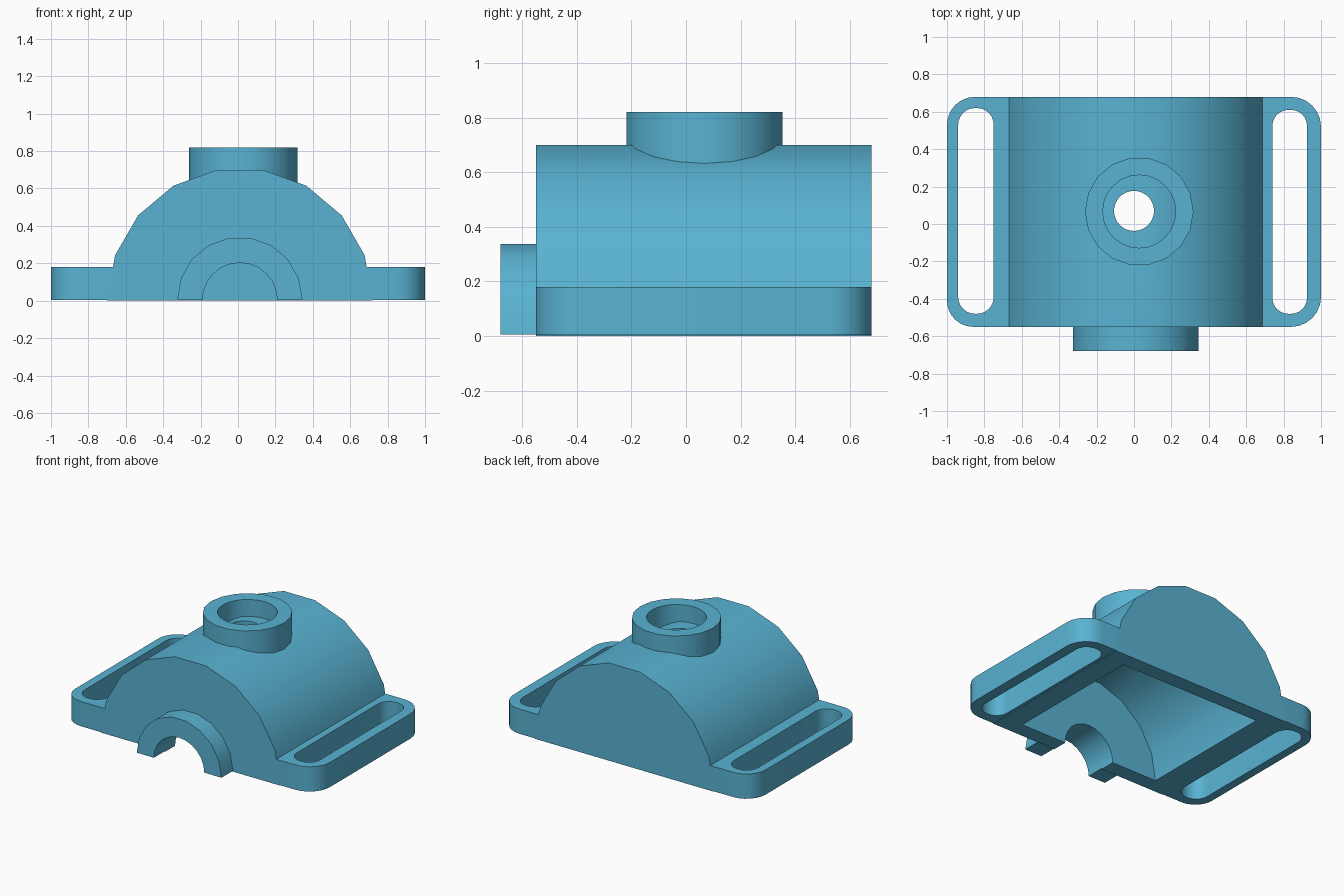
import bpy, bmesh, math
from mathutils import Vector

if "Cube" in bpy.data.objects:
    bpy.data.objects.remove(bpy.data.objects["Cube"], do_unlink=True)

# Single blue plastic
blue = bpy.data.materials.new("sky blue")
blue.use_nodes = True
colour = (0.10, 0.45, 0.65, 1)
blue.diffuse_color = colour
blue.node_tree.nodes["Principled BSDF"].inputs["Base Color"].default_value = colour


def arc(cx, cy, r, sides, start=0, end=360):
    """Points on an arc; a full turn leaves out the repeated last point."""
    count = round(sides * (end - start) / 360)
    stop = count if end - start == 360 else count + 1
    angles = [math.radians(start + (end - start) * i / count) for i in range(stop)]
    return [(cx + r * math.cos(a), cy + r * math.sin(a)) for a in angles]


def rounded(x0, x1, y0, y1, radii):
    """Rectangle with a radius per corner: upper right, upper left, lower left, lower right."""
    corners = [(x1, y1, -1, -1), (x0, y1, 1, -1), (x0, y0, 1, 1), (x1, y0, -1, 1)]
    pts = []
    for i, ((x, y, sx, sy), r) in enumerate(zip(corners, radii)):
        if r:
            pts += arc(x + sx * r, y + sy * r, r, 24, 90 * i, 90 * i + 90)
        else:
            pts.append((x, y))
    return pts


def prism(name, pts, axis, lo, hi):
    """Extrude a closed outline along y (outline in xz) or z (outline in xy)."""
    bm = bmesh.new()
    place = (lambda p: (p[0], lo, p[1])) if axis == "y" else (lambda p: (p[0], p[1], lo))
    face = bm.faces.new([bm.verts.new(place(p)) for p in pts])
    out = bmesh.ops.extrude_face_region(bm, geom=[face])
    move = Vector((0, hi - lo, 0)) if axis == "y" else Vector((0, 0, hi - lo))
    bmesh.ops.translate(bm, vec=move, verts=[g for g in out["geom"] if isinstance(g, bmesh.types.BMVert)])
    bmesh.ops.recalc_face_normals(bm, faces=bm.faces)
    mesh = bpy.data.meshes.new(name)
    bm.to_mesh(mesh)
    bm.free()
    mesh.materials.append(blue)
    obj = bpy.data.objects.new(name, mesh)
    bpy.context.collection.objects.link(obj)
    return obj


def finish(obj, *cutters):
    """Subtract the cutters, remove them, and smooth the curved walls."""
    bpy.ops.object.select_all(action="DESELECT")
    bpy.context.view_layer.objects.active = obj
    obj.select_set(True)
    for cutter in cutters:
        cutter.hide_render = True
        mod = obj.modifiers.new("cut", "BOOLEAN")
        mod.operation, mod.solver, mod.object = "DIFFERENCE", "EXACT", cutter
        bpy.ops.object.modifier_apply(modifier=mod.name)
        bpy.data.objects.remove(cutter, do_unlink=True)
    bpy.ops.object.shade_smooth_by_angle(angle=math.radians(30))


FRONT, BACK, CX = -0.55, 0.68, 0.01


def bore():
    return prism("bore_cutter", arc(CX, 0.003, 0.2, 24), "y", -0.8, -0.3)


# Half-round housing, hollow below, with a shaft bore in front and a hole on top
housing = prism("housing", arc(CX, 0, 0.71, 18, 0, 180), "y", FRONT, BACK)
finish(housing,
       prism("cavity_cutter", arc(CX, 0, 0.56, 18), "y", -0.44, 0.57),
       bore(),
       prism("hole_cutter", arc(0, 0.07, 0.107, 32), "z", 0.3, 0.9))

# Half-ring collar around the shaft bore
front_collar = prism("front_collar", arc(CX, 0.006, 0.335, 18, 0, 180), "y", -0.68, FRONT)
finish(front_collar, bore())

# Round collar on top, its foot sunk into the housing wall
top_collar = prism("top_collar", arc(0.028, 0.067, 0.29, 18), "z", 0.6, 0.82)
finish(top_collar, prism("collar_cutter", arc(0.028, 0.067, 0.195, 24), "z", 0.5, 0.9))

# Slotted strap flanges on both sides
left_flange = prism("left_flange", rounded(0.63, 1, FRONT, BACK, (0.16, 0, 0, 0.16)), "z", 0.003, 0.18)
finish(left_flange, prism("slot_cutter", rounded(0.74, 0.925, -0.48, 0.61, (0.085,) * 4), "z", -0.1, 0.3))
right_flange = prism("right_flange", rounded(-1, -0.61, FRONT, BACK, (0, 0.15, 0.14, 0)), "z", 0.003, 0.18)
finish(right_flange, prism("slot_cutter", rounded(-0.94, -0.75, -0.48, 0.62, (0.09,) * 4), "z", -0.1, 0.3))
